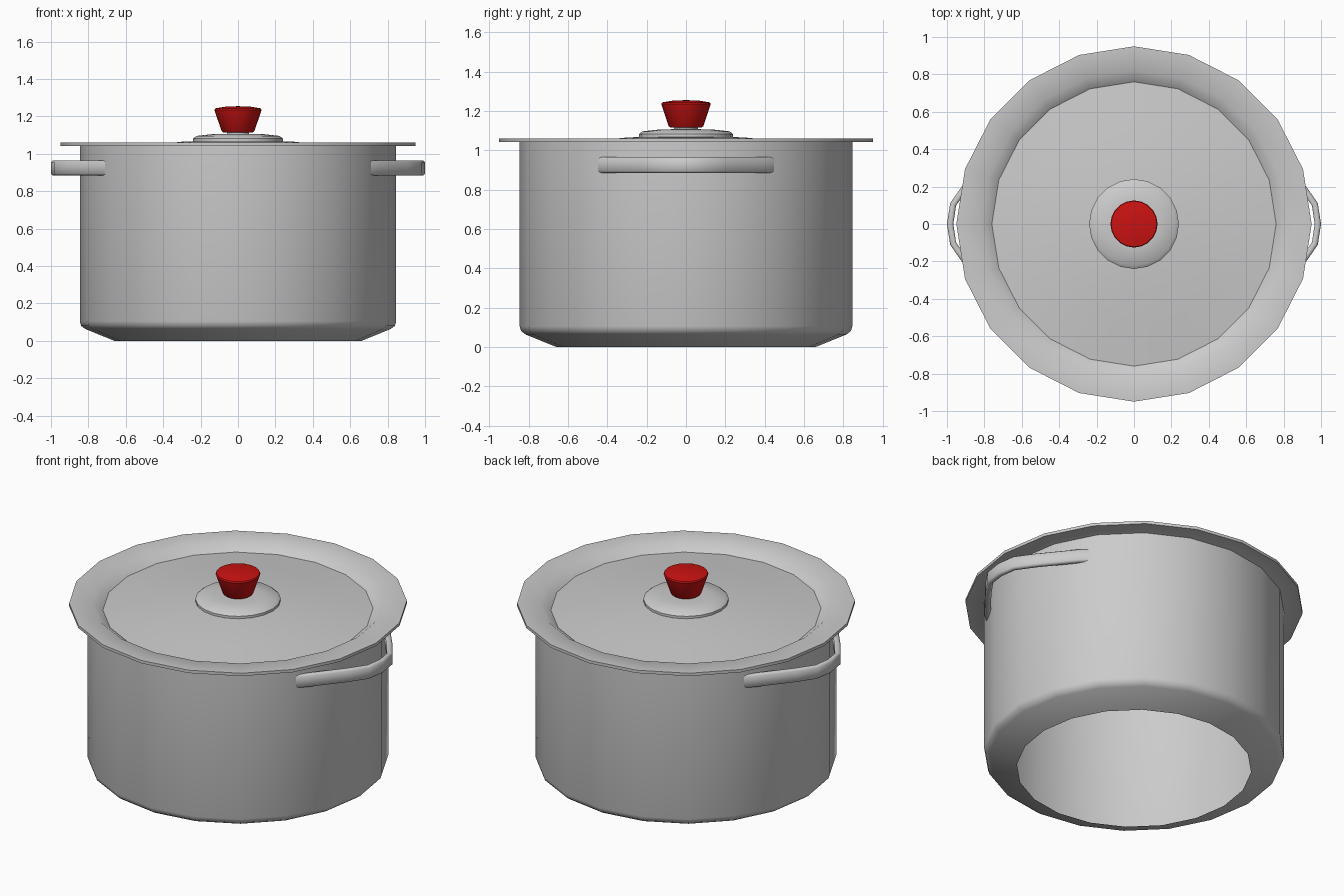
import bpy, bmesh
from math import sin, cos, tau, radians

if "Cube" in bpy.data.objects:
    bpy.data.objects.remove(bpy.data.objects["Cube"])

SIDES = 20


def finish(name, bm, angle, mat=None, flip_check=True):
    if flip_check:
        bmesh.ops.recalc_face_normals(bm, faces=bm.faces)
    me = bpy.data.meshes.new(name)
    bm.to_mesh(me)
    bm.free()
    ob = bpy.data.objects.new(name, me)
    bpy.context.collection.objects.link(ob)
    if mat:
        me.materials.append(mat)
    bpy.ops.object.select_all(action='DESELECT')
    ob.select_set(True)
    bpy.context.view_layer.objects.active = ob
    bpy.ops.object.shade_smooth_by_angle(angle=radians(angle))
    return ob


def lathe(name, profile, angle=40, mat=None, closed=True):
    """Spin (radius, z) points, listed bottom to top, about the z axis."""
    bm = bmesh.new()
    rings = []
    for r, z in profile:
        n = 1 if r == 0 else SIDES
        rings.append([bm.verts.new((r * cos(tau * i / SIDES), r * sin(tau * i / SIDES), z))
                      for i in range(n)])
    for a, b in zip(rings, rings[1:]):
        for i in range(SIDES):
            j = (i + 1) % SIDES
            quad = [a[i % len(a)], a[j % len(a)], b[j % len(b)], b[i % len(b)]]
            bm.faces.new(list(dict.fromkeys(quad)))
    return finish(name, bm, angle, mat, closed)


def handle(name, side):
    """Sweep a softened rectangular section along a bowed path."""
    half = [(0.70, 0.435), (0.74, 0.40), (0.897, 0.205), (0.967, 0.105)]
    path = half + [(0.983, 0)] + [(x, -y) for x, y in reversed(half)]
    t, h, c = 0.017, 0.04, 0.009
    section = [(t, -h + c), (t, h - c), (t - c, h), (-t + c, h),
               (-t, h - c), (-t, -h + c), (-t + c, -h), (t - c, -h)]
    bm = bmesh.new()
    rings = []
    for i, (x, y) in enumerate(path):
        x0, y0 = path[max(i - 1, 0)]
        x1, y1 = path[min(i + 1, len(path) - 1)]
        dx, dy = x1 - x0, y1 - y0
        d = (dx * dx + dy * dy) ** 0.5
        nx, ny = -dy / d, dx / d
        rings.append([bm.verts.new((side * (x + nx * u), y + ny * u, 0.925 + w))
                      for u, w in section])
    for a, b in zip(rings, rings[1:]):
        for i in range(8):
            j = (i + 1) % 8
            bm.faces.new((a[i], a[j], b[j], b[i]))
    bm.faces.new(rings[0])
    bm.faces.new(rings[-1])
    return finish(name, bm, 50)


# Red knob material
red = bpy.data.materials.new("red")
red.diffuse_color = (0.6, 0.006, 0.006, 1)
red.use_nodes = True
red.node_tree.nodes["Principled BSDF"].inputs["Base Color"].default_value = red.diffuse_color

# Pot wall, open underneath, with a sloping foot
lathe("pot_body", [(0.66, 0), (0.815, 0.063), (0.838, 0.08), (0.846, 0.105), (0.846, 1.045)],
      60, closed=False)

# Lid: flat rim, recessed ring, gentle dome
lathe("lid", [(0, 1.055), (0.30, 1.045), (0.55, 1.02), (0.75, 0.998), (0.81, 1.042),
              (0.95, 1.042), (0.95, 1.06), (0.82, 1.06), (0.76, 1.015), (0.55, 1.038),
              (0.30, 1.065), (0, 1.075)])

# Raised plate and neck below the knob
lathe("knob_plate", [(0, 1.05), (0.24, 1.05), (0.24, 1.082), (0.222, 1.096), (0.13, 1.106),
                     (0.06, 1.107), (0.06, 1.125), (0, 1.125)])

# Knob
lathe("knob", [(0, 1.115), (0.08, 1.115), (0.088, 1.122), (0.126, 1.235), (0.122, 1.243),
               (0.07, 1.252), (0, 1.255)], 40, red)

# Side handles
for side, label in ((1, "right"), (-1, "left")):
    handle("handle_" + label, side)
